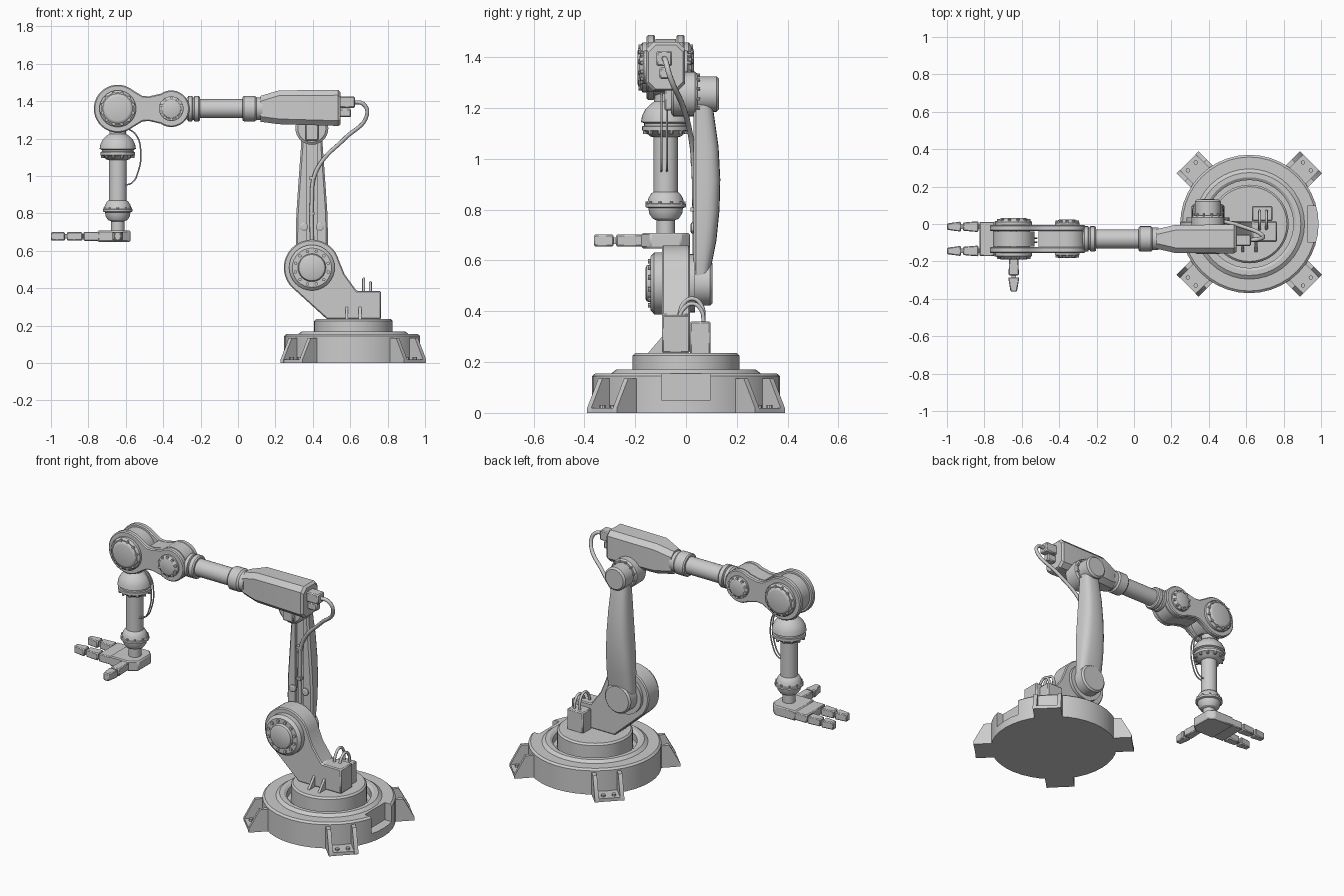
import bpy, bmesh
from math import sin, cos, pi, radians
from mathutils import Matrix, Vector

if "Cube" in bpy.data.objects:
    bpy.data.objects.remove(bpy.data.objects["Cube"])

BX, AY = 0.617, -0.08          # base centre x, forearm centre line y


def finish(bm, name, bevel=0):
    bmesh.ops.recalc_face_normals(bm, faces=bm.faces)
    me = bpy.data.meshes.new(name)
    bm.to_mesh(me)
    bm.free()
    ob = bpy.data.objects.new(name, me)
    bpy.context.collection.objects.link(ob)
    if bevel:
        m = ob.modifiers.new("bevel", 'BEVEL')
        m.width, m.segments, m.limit_method = bevel, 1, 'ANGLE'
        m.angle_limit = radians(40)
    return ob


def skin(name, rings, bevel=0):
    """Join equal point rings with quads and cap both ends."""
    bm = bmesh.new()
    vs = [[bm.verts.new(p) for p in r] for r in rings]
    n = len(vs[0])
    for a, b in zip(vs, vs[1:]):
        for i in range(n):
            j = (i + 1) % n
            bm.faces.new((a[i], a[j], b[j], b[i]))
    bm.faces.new(vs[0])
    bm.faces.new(vs[-1])
    return finish(bm, name, bevel)


def lathe(name, prof, c, axis='Z', n=32):
    def pt(r, h, t):
        u, v = r * cos(t), r * sin(t)
        p = {'Z': (u, v, h), 'Y': (u, h, v), 'X': (h, u, v)}[axis]
        return Vector(p) + Vector(c)
    return skin(name, [[pt(r, h, 2 * pi * i / n) for i in range(n)] for r, h in prof])


def prism(name, pts, a, b, plane='XZ', bevel=0):
    f = (lambda p, d: (p[0], d, p[1])) if plane == 'XZ' else (lambda p, d: (p[0], p[1], d))
    return skin(name, [[f(p, d) for p in pts] for d in (a, b)], bevel)


def box(name, x0, x1, y0, y1, z0, z1, bevel=0.006):
    return prism(name, [(x0, z0), (x1, z0), (x1, z1), (x0, z1)], y0, y1, bevel=bevel)


def arc(cx, cz, r, a0, a1, n):
    return [(cx + r * cos(radians(a0 + (a1 - a0) * i / n)),
             cz + r * sin(radians(a0 + (a1 - a0) * i / n))) for i in range(n + 1)]


def bolts(name, c, R, n, r, depth, axis='Y'):
    bm = bmesh.new()
    for i in range(n):
        t = 2 * pi * (i + .5) / n
        off = (R * cos(t), 0, R * sin(t)) if axis == 'Y' else (R * cos(t), R * sin(t), 0)
        m = Matrix.Translation(Vector(c) + Vector(off))
        if axis == 'Y':
            m = m @ Matrix.Rotation(pi / 2, 4, 'X')
        bmesh.ops.create_cone(bm, cap_ends=True, segments=8, radius1=r, radius2=r,
                              depth=depth, matrix=m)
    return finish(bm, name)


def cable(name, pts, r):
    cu = bpy.data.curves.new(name, 'CURVE')
    cu.dimensions, cu.bevel_depth, cu.bevel_resolution, cu.resolution_u = '3D', r, 2, 8
    cu.use_fill_caps = True
    s = cu.splines.new('BEZIER')
    s.bezier_points.add(len(pts) - 1)
    for b, p in zip(s.bezier_points, pts):
        b.co, b.handle_left_type, b.handle_right_type = p, 'AUTO', 'AUTO'
    bpy.context.collection.objects.link(bpy.data.objects.new(name, cu))


# Base ring, groove and turret, with a connector notch on the +x side
base = lathe("base", [(.37, 0), (.37, .145), (.358, .155), (.295, .155), (.275, .17), (.25, .17),
                      (.235, .16), (.235, .12), (.21, .12), (.21, .225), (.2, .235)], (BX, 0, 0), n=40)
cut = box("notch_cutter", BX + .31, BX + .5, -.097, .097, .05, .3, 0)
cut.hide_render = True
cut.hide_set(True)
m = base.modifiers.new("notch", 'BOOLEAN')
m.object, m.operation = cut, 'DIFFERENCE'

# Four feet: plate, two gussets and bolts
for k in range(4):
    gus = [(.33, 0), (.467, 0), (.467, .02), (.405, .135), (.34, .135)]
    parts = [box("foot_plate", .33, .466, -.08, .08, 0, .02, 0),
             prism("foot_gusset", gus, -.083, -.06), prism("foot_gusset", gus, .06, .083)]
    parts += [lathe("foot_bolt", [(.012, .01), (.012, .032)], (.435, s * .03, 0), n=8) for s in (-1, 1)]
    for p in parts:
        p.matrix_world = Matrix.Translation((BX, 0, 0)) @ Matrix.Rotation(pi / 4 + k * pi / 2, 4, 'Z')

# Shoulder bracket and its boxes
SX, SZ = .395, .51
prism("shoulder_bracket", arc(SX, SZ, .15, 15, 225, 24) +
      [(.475, .235), (.765, .235), (.765, .385), (.635, .385), (.57, .475)], -.095, .015, bevel=.006)
box("terminal_box", .63, .74, .015, .097, .23, .36)
for x in (.575, .645):
    skin("bracket_fin", [[(x + d, -.09, .235), (x + d, -.15, .235), (x + d, -.09, .305)] for d in (0, .014)])
for x, h in ((.672, .45), (.708, .43)):
    cable("jumper_cable", [(x, -.03, .37), (x, -.01, h - .02), (x, .025, h), (x, .06, h - .025), (x, .07, .35)], .008)
lathe("shoulder_flange", [(.122, -.09), (.122, -.125), (.105, -.14), (.075, -.14), (.07, -.155), (.06, -.16)],
      (SX, 0, SZ), 'Y')
bolts("shoulder_bolts", (SX, -.137, SZ), .09, 12, .009, .024)
lathe("shoulder_hub", [(.115, .01), (.115, .035), (.088, .035), (.088, .095), (.078, .105)], (SX, 0, SZ), 'Y')

# Upper arm: rounded back, flat front with a cable channel
rings = []
for z, w, y1 in ((.5, .08, .09), (.58, .085, .1), (.68, .086, .12), (.8, .083, .132), (.92, .075, .135),
                 (1.05, .066, .128), (1.16, .058, .112), (1.25, .055, .1)):
    y0 = .03
    sec = []
    for i in range(13):
        c, s = cos(pi * i / 12), sin(pi * i / 12)
        sec.append((SX + w * (abs(c) ** .6) * (1 if c > 0 else -1), y0 + .01 + (y1 - y0 - .01) * max(s, 0) ** .6, z))
    sec += [(SX + a, y0 + b, z) for a, b in ((-w + .01, 0), (-.028, 0), (-.028, .015), (.028, .015), (.028, 0), (w - .01, 0))]
    rings.append(sec)
skin("upper_arm", rings)
for dx in (-.043, .043):
    lathe("arm_bolt", [(.022, .035), (.022, .022), (.015, .018)], (SX + dx, 0, .728), 'Y', 12)
for z in (.8, .99):
    box("cable_clip", SX - .015, SX + .015, .018, .05, z - .008, z + .008, 0)

# Elbow joint
EZ = 1.255
lathe("elbow_flange", [(.075, -.06), (.088, -.05), (.088, .035), (.08, .045), (.07, .045),
                       (.07, .12), (.06, .13)], (SX, 0, EZ), 'Y')
bolts("elbow_bolts", (SX, .048, EZ), .078, 12, .006, .014)
box("elbow_mount", SX - .035, SX + .035, -.085, 0, 1.19, 1.3)

# Forearm housing: chamfered box tapering to the tube
rings = []
for x, z0, z1, w in ((.12, 1.29, 1.428, .052), (.22, 1.277, 1.458, .075), (.535, 1.268, 1.46, .077), (.548, 1.275, 1.448, .068)):
    c = .028
    rings.append([(x, AY + y, z) for y, z in ((-w + c, z0), (w - c, z0), (w, z0 + c), (w, z1 - c),
                                              (w - c, z1), (-w + c, z1), (-w, z1 - c), (-w, z0 + c))])
skin("forearm_housing", rings)
box("plug_upper", .54, .625, -.117, -.055, 1.365, 1.425)
box("plug_lower", .54, .605, -.105, -.065, 1.315, 1.36)
cable("main_cable", [(.61, -.086, 1.395), (.67, -.08, 1.385), (.69, -.065, 1.33), (.57, -.01, 1.2), (.45, .02, 1.08),
                     (.405, .03, .99), (.395, .034, .88), (.395, .036, .62)], .011)
WX, WZ, QX = -.643, 1.36, -.357
lathe("forearm_tube", [(.05, -.28), (.068, -.265), (.068, -.245), (.06, -.242), (.06, -.236), (.068, -.233), (.068, -.21),
                       (.062, -.203), (.051, -.203), (.051, .025), (.062, .025), (.068, .032), (.068, .09),
                       (.06, .1), (.06, .13)], (0, AY, WZ), 'X')

# Wrist link: forked dumbbell outline, solid around the small joint
outline = arc(WX, WZ, .128, 50, 310, 28) + [(-.51, WZ - .068), (-.475, WZ - .066)] + \
    arc(QX, WZ, .098, -125, 125, 24) + [(-.475, WZ + .066), (-.51, WZ + .068)]
for a, b in ((-.155, -.122), (-.038, -.005)):
    prism("wrist_fork_plate", outline, a, b, bevel=.006)
prism("wrist_link_core", [p for p in outline if p[0] > -.52], -.123, -.037)
lathe("wrist_wheel", [(.112, -.12), (.112, -.04)], (WX, 0, WZ), 'Y')
for s in (-1, 1):
    for nm, x, r, n, d in (("wrist", WX, .098, 12, .026), ("pivot", QX, .066, 10, .018)):
        lathe(nm + "_flange", [(r, s * .07), (r, s * (.075 + d * .6)), (r - .012, s * (.075 + d)), (r * .82, s * (.075 + d)),
                               (r * .75, s * (.082 + d)), (r * .65, s * (.085 + d))], (x, AY, WZ), 'Y')
        bolts(nm + "_bolts", (x, AY + s * (.073 + d), WZ), r * .87, n, .008, .016)

# Lower arm with domed collars
lathe("lower_arm", [(.045, 1.3), (.045, 1.225), (.06, 1.215), (.08, 1.195), (.093, 1.17), (.097, 1.145), (.085, 1.14),
                    (.085, 1.13), (.093, 1.128), (.093, 1.112), (.085, 1.108), (.075, 1.1), (.06, 1.088), (.048, 1.085),
                    (.048, .87), (.058, .862), (.068, .845), (.073, .825), (.08, .822), (.08, .81), (.068, .806),
                    (.065, .785), (.052, .765), (.036, .758), (.036, .7)], (WX, AY, 0))
bolts("upper_collar_bolts", (WX, AY, 1.107), .084, 12, .008, .02, 'Z')
bolts("lower_collar_bolts", (WX, AY, .825), .073, 10, .006, .016, 'Z')
for y in (-.097, -.075):
    cable("wrist_wire", [(-.6, y, 1.26), (-.545, y, 1.22), (-.52, y, 1.13), (-.535, y, 1.02), (-.565, y, .965), (-.605, y, .95)], .004)

# Hand: palm, two fingers, thumb
prism("palm", [(-.75, -.175), (-.62, -.175), (-.575, -.14), (-.575, -.02), (-.61, .015), (-.75, .015)], .648, .708, 'XY', .006)
prism("knuckle_plate", [(-.825, -.172), (-.74, -.172), (-.74, .012), (-.825, .012)], .653, .702, 'XY', .005)
for y in (-.144, -.014):
    for nm, a, b, wa, wb in (("finger_middle", -.915, -.832, .022, .029), ("finger_tip", -1.0, -.925, .017, .027)):
        prism(nm, [(a, y - wa), (b, y - wb), (b, y + wb), (a, y + wa)], .655, .7, 'XY', .005)
    box("finger_pin", -.98, -.8, y - .012, y + .012, .665, .69, 0)
for nm, a, b, wa, wb in (("thumb_base", -.275, -.17, .028, .024), ("thumb_tip", -.362, -.285, .017, .03)):
    prism(nm, [(WX - wa, a), (WX + wa, a), (WX + wb, b), (WX - wb, b)], .655, .702, 'XY', .005)
box("thumb_pin", WX - .012, WX + .012, -.34, -.15, .665, .69, 0)

# Smooth shading with sharp edges
for o in bpy.context.scene.objects:
    if o.type == 'MESH' and not o.hide_render:
        o.select_set(True)
        bpy.context.view_layer.objects.active = o
bpy.ops.object.shade_smooth_by_angle(angle=radians(30))
